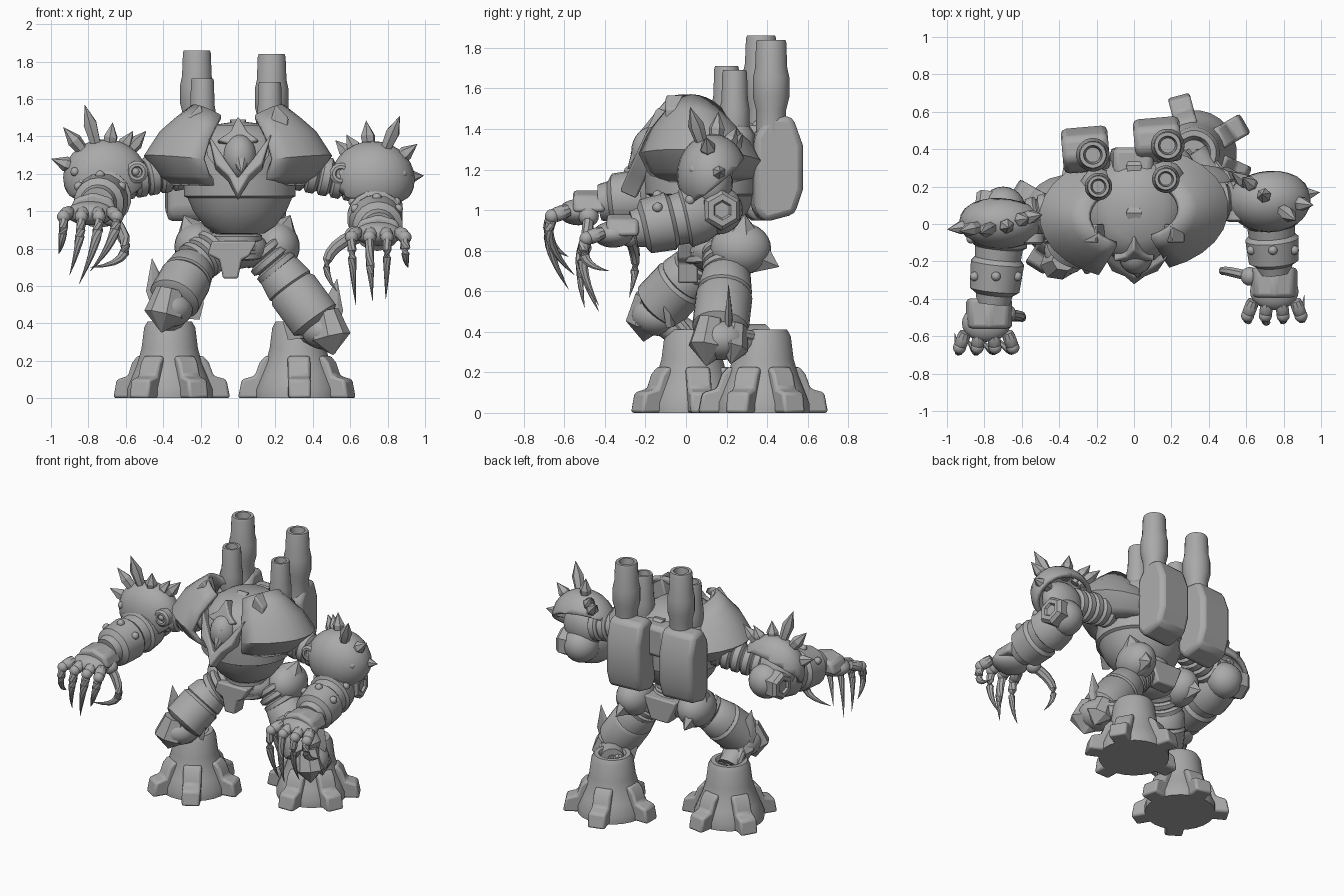
import bpy, bmesh, math
from mathutils import Vector, Matrix, Quaternion

cube = bpy.data.objects.get("Cube")
if cube:
    bpy.data.objects.remove(cube)

grey = bpy.data.materials.new("plain_grey")
grey.use_nodes = True
grey.diffuse_color = (.4, .4, .4, 1)
grey.node_tree.nodes["Principled BSDF"].inputs["Base Color"].default_value = (.4, .4, .4, 1)


def finish(name, bm, thick=0, bevel=0, angle=35):
    bmesh.ops.remove_doubles(bm, verts=bm.verts, dist=.0005)
    bmesh.ops.recalc_face_normals(bm, faces=bm.faces)
    mesh = bpy.data.meshes.new(name)
    bm.to_mesh(mesh)
    bm.free()
    mesh.materials.append(grey)
    mesh.shade_smooth()
    mesh.set_sharp_from_angle(angle=math.radians(angle))
    ob = bpy.data.objects.new(name, mesh)
    bpy.context.collection.objects.link(ob)
    if thick:
        mod = ob.modifiers.new("thickness", 'SOLIDIFY')
        mod.thickness, mod.offset = thick, 0
    if bevel:
        mod = ob.modifiers.new("rounding", 'BEVEL')
        mod.width, mod.segments = bevel, 2
    return ob


def skin(name, rows, closed=True, **opts):
    """Bridge rows of points; closed rows become capped tubes."""
    bm = bmesh.new()
    rows = [[bm.verts.new(p) for p in row] for row in rows]
    n = len(rows[0])
    for a, b in zip(rows, rows[1:]):
        for i in range(n if closed else n - 1):
            j = (i + 1) % n
            bm.faces.new((a[i], a[j], b[j], b[i]))
    if closed:
        bm.faces.new(rows[0])
        bm.faces.new(rows[-1])
    return finish(name, bm, **opts)


def ring(centre, turn, rx, ry, n):
    steps = [math.tau * (i + .5) / n for i in range(n)]
    return [centre + turn @ Vector((rx * math.cos(a), ry * math.sin(a), 0)) for a in steps]


def lathe(name, p, q, profile, n=20, flat=1, **opts):
    """Turn a profile of (fraction along p-q, radius)."""
    p, q = Vector(p), Vector(q)
    turn = (q - p).to_track_quat('Z', 'Y')
    rows = [ring(p.lerp(q, t), turn, max(r, .0001) * flat, max(r, .0001), n) for t, r in profile]
    return skin(name, rows, **opts)


def ribbed(name, p, q, r, ribs):
    profile = []
    for i in range(ribs):
        profile += [((i + f) / ribs, r * k) for f, k in ((.02, .82), (.2, 1), (.75, 1), (.95, .82))]
    lathe(name, p, q, profile)


def spike(name, p, q, r, n=6, flat=1, widest=.35):
    lathe(name, p, q, [(0, r * .7), (widest, r), (1, 0)], n, flat, angle=25)


def claw(name, base, bend, tip, r):
    a, b, c = Vector(base), Vector(bend), Vector(tip)
    rows = []
    for i in range(9):
        t = i / 8
        way = (b - a) * (1 - t) + (c - b) * t
        centre = a * (1 - t) ** 2 + b * 2 * t * (1 - t) + c * t * t
        size = r * (1 - t ** 2) + .001
        rows.append(ring(centre, way.to_track_quat('Z', 'Y'), size * .8, size, 8))
    skin(name, rows)


def ball(name, loc, size, cut=None, **opts):
    bm = bmesh.new()
    bmesh.ops.create_uvsphere(bm, u_segments=24, v_segments=14, radius=1)
    if cut:
        bmesh.ops.bisect_plane(bm, geom=bm.verts[:] + bm.edges[:] + bm.faces[:],
                               plane_co=(0, 0, -.15), plane_no=cut, clear_inner=True)
    bm.transform(Matrix.LocRotScale(Vector(loc), None, Vector(size)))
    return finish(name, bm, **opts)


def prism(name, pts, width, matrix=Matrix(), bevel=.01):
    """Extrude an x-z outline along local y."""
    rows = [[matrix @ Vector((x, y, z)) for x, z in pts] for y in (-width / 2, width / 2)]
    return skin(name, rows, bevel=bevel, angle=30)


# Torso
torso = [(.88, .13, .12), (.92, .19, .17), (1, .25, .23), (1.07, .28, .26), (1.08, .3, .28),
         (1.2, .3, .29), (1.32, .28, .29), (1.4, .24, .25), (1.46, .15, .17), (1.48, .02, .03)]
skin("torso", [ring(Vector((.01, .08, z)), Quaternion(), rx, ry, 32) for z, rx, ry in torso])
prism("neck_block", [(-.13, 1.2), (.12, 1.2), (.1, 1.42), (-.11, 1.42)], .18, Matrix.Translation((0, .32, 0)), .03)
for i in range(3):
    y = .02 + .12 * i
    spike("back_ridge", (0, y, 1.44 - .02 * i), (0, y + .13, 1.46 - .04 * i), .06, 4)

# Head, brow and collar, leaning back towards the top
lean = Matrix.Translation((0, -.23, 1.2)) @ Matrix.Rotation(math.radians(-24), 4, 'X') @ Matrix.Translation((0, 0, -1.2))
ball("head", (.01, -.17, 1.29), (.09, .1, .12))
spike("face_beak", (.01, -.16, 1.35), (.02, -.29, 1.2), .07, 8)
prism("brow_crest", [(-.11, 1.38), (-.04, 1.43), (0, 1.52), (.05, 1.43), (.11, 1.38), (.05, 1.36), (0, 1.31), (-.05, 1.36)],
      .09, lean)
prism("chin_collar", [(-.16, 1.42), (-.12, 1.24), (-.05, 1.17), (0, 1.06), (.06, 1.17), (.13, 1.24), (.18, 1.42),
                      (.08, 1.27), (0, 1.16), (-.07, 1.27)], .09, lean)
for s in (-1, 1):
    for i in range(3):
        a = Vector((s * (.11 + .03 * i), -.18 + .05 * i, 1.26 + .05 * i))
        spike("collar_blade", a, a + Vector((s * .07, .01, .13)), .04, 4, .5)

# Shoulder pads wrapping the torso sides, highest towards the front
for s, side, mid in ((1, "left", .08), (-1, "right", .04)):
    rows = []
    for i in range(13):
        u = i / 6 - 1
        ang = math.radians(74 * u + 6)
        row = []
        for r, z in ((.34, 1.15), (.42, 1.2), (.49, 1.3), (.41, 1.42), (.33, 1.49), (.24, 1.56)):
            drop = 1 - .32 * (u + .35) ** 2
            row.append((s * r * math.cos(ang), mid + r * .66 * math.sin(ang), 1.15 + (z - 1.15) * drop))
        rows.append(row)
    skin(side + "_shoulder_pad", rows, closed=False, thick=.03, angle=40)
    prism(side + "_pad_horn", [(s * .14, 1.36), (s * .2, 1.57), (s * .27, 1.5), (s * .25, 1.3)], .1,
          Matrix.Translation((0, -.05, 0)))

# Back packs with tall and short cannons
barrel = [(0, .075), (.25, .075), (.38, .09), (.6, .09), (.7, .08), (.97, .075), (1, .07), (1, .05), (.8, .04)]
outline = [(.4, 1.47), (.52, 1.46), (.57, 1.32), (.57, 1.1), (.53, .98), (.38, .94), (.33, 1), (.33, 1.36)]
for side, x, back, tall, short in (("left", .165, 0, (.18, .42, 1.84), (.17, .24, 1.69)),
                                   ("right", -.22, -.05, (-.22, .37, 1.86), (-.19, .2, 1.71))):
    turn = Matrix.Translation((x, back, 0)) @ Matrix.Rotation(math.radians(95), 4, 'Z')
    prism(side + "_back_pack", outline, .25, turn, .03)
    for name, top, length, size in (("tall", tall, .46, 1), ("short", short, .48, .82)):
        top = Vector(top)
        lathe(f"{side}_{name}_cannon", top - Vector((0, 0, length)), top, [(t, r * size) for t, r in barrel], 24)
    lathe(side + "_cannon_mount", (short[0], short[1], 1.2), (short[0], short[1], 1.42), [(0, .1), (.8, .1), (1, .07)], 10)

# Waist, pelvis and hips
ribbed("waist", (-.01, .13, .74), (-.01, .12, .93), .14, 4)
ball("pelvis", (-.02, .15, .8), (.18, .15, .11))
prism("front_guard", [(-.14, .84), (.1, .84), (.06, .76), (.02, .74), (0, .64), (-.08, .64), (-.1, .74), (-.16, .77)],
      .1, Matrix.Translation((0, .01, 0)))
prism("rear_guard", [(-.14, .86), (.12, .86), (.06, .7), (-.08, .7)], .1, Matrix.Translation((0, .27, 0)))

# Legs
legs = (("left", 1, (.12, .2, .8), (.22, .2, .68), (.41, .17, .42), (.46, .17, .36), (.32, .38, 0),
         (30, 105, 180, 272, 335)),
        ("right", -1, (-.13, .12, .8), (-.24, .04, .71), (-.34, -.13, .53), (-.36, -.14, .48), (-.365, .03, 0),
         (150, 238, 300, 10, 80)))
for side, s, hip, top, low, knee, foot, toes in legs:
    hip, top, low, knee, foot = map(Vector, (hip, top, low, knee, foot))
    ribbed(side + "_hip_joint", hip, top, .12, 3)
    lathe(side + "_thigh_armour", top, low, [(-.12, .09), (0, .12), (.3, .135), (.33, .125), (.4, .14), (1, .14), (1.1, .1)], 22)
    ball(side + "_knee", knee, (.12, .13, .1))
    way = (low - top).normalized()
    spike(side + "_knee_plate", knee + Vector((0, -.04, .1)), knee + Vector((s * .05, -.07, -.13)), .12, 8, .8, .6)
    spike(side + "_knee_guard", knee + Vector((0, .08, .07)), knee + Vector((s * .06, .05, -.12)), .09, 8, .8, .6)
    for k in (-1, 1):
        mid = low + Vector((k * .09, .04, .07 if k == s else 0))
        spike(side + "_thigh_fin", mid - way * .02 + Vector((0, 0, -.12)), mid + Vector((k * .03, 0, .15)), .06, 6, .35)
    hub = hip + Vector((s * .09, .07, .01))
    ball(side + "_hip_shield", hub, (.12, .15, .13))
    spike(side + "_hip_horn", hub + Vector((0, 0, .02)), hub + Vector((s * .07, .02, .17)), .1, 6)
    spike(side + "_hip_tail", hub, hub + Vector((s * .03, .19, -.09)), .11, 5, .7)
    # shin rods into the bell-shaped foot
    ankle = foot + Vector((0, 0, .36))
    for k in (-1, 0, 1):
        lathe(side + "_shin_rod", knee + Vector((k * .05, .04, .04)), ankle + Vector((k * .05, 0, 0)), [(0, .035), (1, .035)], 10)
    lathe(side + "_shin_core", knee, ankle, [(0, .08), (1, .08)], 12)
    lathe(side + "_foot_bell", foot, foot + Vector((0, 0, .41)),
          [(0, .23), (.12, .23), (.3, .2), (.45, .175), (.65, .152), (.92, .138), (1, .12), (1, .09), (.9, .07)], 24)
    for deg in toes:
        turn = Matrix.Translation(foot) @ Matrix.Rotation(math.radians(deg), 4, 'Z')
        prism(side + "_toe", [(.1, 0), (.32, 0), (.3, .1), (.23, .12), (.205, .19), (.17, .23), (.1, .2)], .12, turn, .015)

# Arms: shell, elbow, forearm and clawed hand
arms = (("left", 1, (.72, .13, 1.17), .16, (.72, .16, 1), (.75, -.24, .91), (.75, -.36, .88),
         [(.866, .02, 1.51), (.96, .1, 1.36), (.995, .17, 1.19), (.685, .16, 1.485), (.58, .25, 1.41), (.52, .28, 1.38)],
         [(.63, -.43, .5), (.72, -.5, .52), (.79, -.43, .53), (.91, -.38, .7)],
         [(.62, -.28, .87), (.38, -.22, .76), (.53, -.28, .57)]),
        ("right", -1, (-.71, .01, 1.18), .13, (-.7, .08, 1.09), (-.75, -.4, 1.04), (-.79, -.53, .99),
         [(-.82, -.05, 1.57), (-.935, -.04, 1.45), (-1, -.03, 1.28), (-.67, -.02, 1.475), (-.56, .03, 1.43), (-.49, .05, 1.43)],
         [(-.79, -.55, .68), (-.85, -.58, .61), (-.9, -.6, .66), (-.96, -.58, .77)],
         [(-.68, -.48, .97), (-.48, -.5, .72), (-.79, -.52, .7)]))
for side, s, shell, depth, elbow, wrist, palm, spikes, tips, thumb in arms:
    shell, elbow, wrist, palm = map(Vector, (shell, elbow, wrist, palm))
    ribbed(side + "_shoulder_tube", (s * .3, .11, 1.22), shell - Vector((s * .08, 0, .02)), .105, 5)
    ball(side + "_upper_arm", shell - Vector((0, 0, .04)), (.15, .1, .14))
    ball(side + "_arm_shell", shell, (.21, depth, .19), cut=(s * .2, -.7, 1), thick=.03)
    for tip in spikes:
        tip = Vector(tip)
        spike(side + "_shell_spike", shell + (tip - shell) * .42, tip, .04, widest=.55)
    for i in range(5):
        ang = math.pi * (i + .5) / 5
        ball(side + "_shell_rivet", shell + Vector((.17 * math.cos(ang), -.09, .1 * math.sin(ang))), (.024, .024, .024))
    rim = shell + Vector((-s * .17, -.06, .03))
    lathe(side + "_shell_bolt", rim, rim + Vector((0, -.06, 0)), [(0, .06), (.8, .06), (1, .045), (1, .03), (.7, .025)], 12)
    # elbow with hexagonal hub
    ball(side + "_elbow", elbow, (.12, .12, .12))
    lathe(side + "_elbow_hub", elbow, elbow + Vector((s * .15, .02, 0)), [(0, .1), (.85, .1), (1, .08), (1, .05), (.9, .04)], 6)
    lathe(side + "_forearm", elbow, wrist, [(0, .1), (.2, .14), (.4, .15), (.43, .13), (.55, .125), (.6, .145),
                                            (.9, .135), (.95, .1), (1.05, .09)], 18)
    for i in range(6):
        spot = elbow.lerp(wrist, .35 + .4 * (i // 3))
        ang = math.radians(35 + 55 * (i % 3))
        ball(side + "_forearm_rivet", spot + Vector((.14 * math.cos(ang), 0, .14 * math.sin(ang))), (.025, .025, .025))
    prism(side + "_hand_plate", [(-.13, -.02), (.13, -.02), (.1, .06), (0, .09), (-.1, .06)], .16,
          Matrix.Translation(palm.lerp(wrist, .4)), .02)
    ball(side + "_palm", palm, (.13, .1, .065))
    # fingers
    for i, tip in enumerate(tips):
        base = palm + Vector((s * (i - 1.5) * .075, -.05, .01))
        mid = base + Vector((s * (i - 1.5) * .02, -.08, -.03))
        lathe(side + "_finger", base, mid, [(0, .03), (.3, .036), (.8, .036), (1, .025)], 10)
        ball(side + "_knuckle", mid, (.035, .035, .035))
        claw(side + "_claw", mid, mid + Vector((0, -.06, -.13)), tip, .03)
    ball(side + "_thumb_knuckle", thumb[0], (.05, .05, .05))
    claw(side + "_thumb_claw", *thumb, .035)
